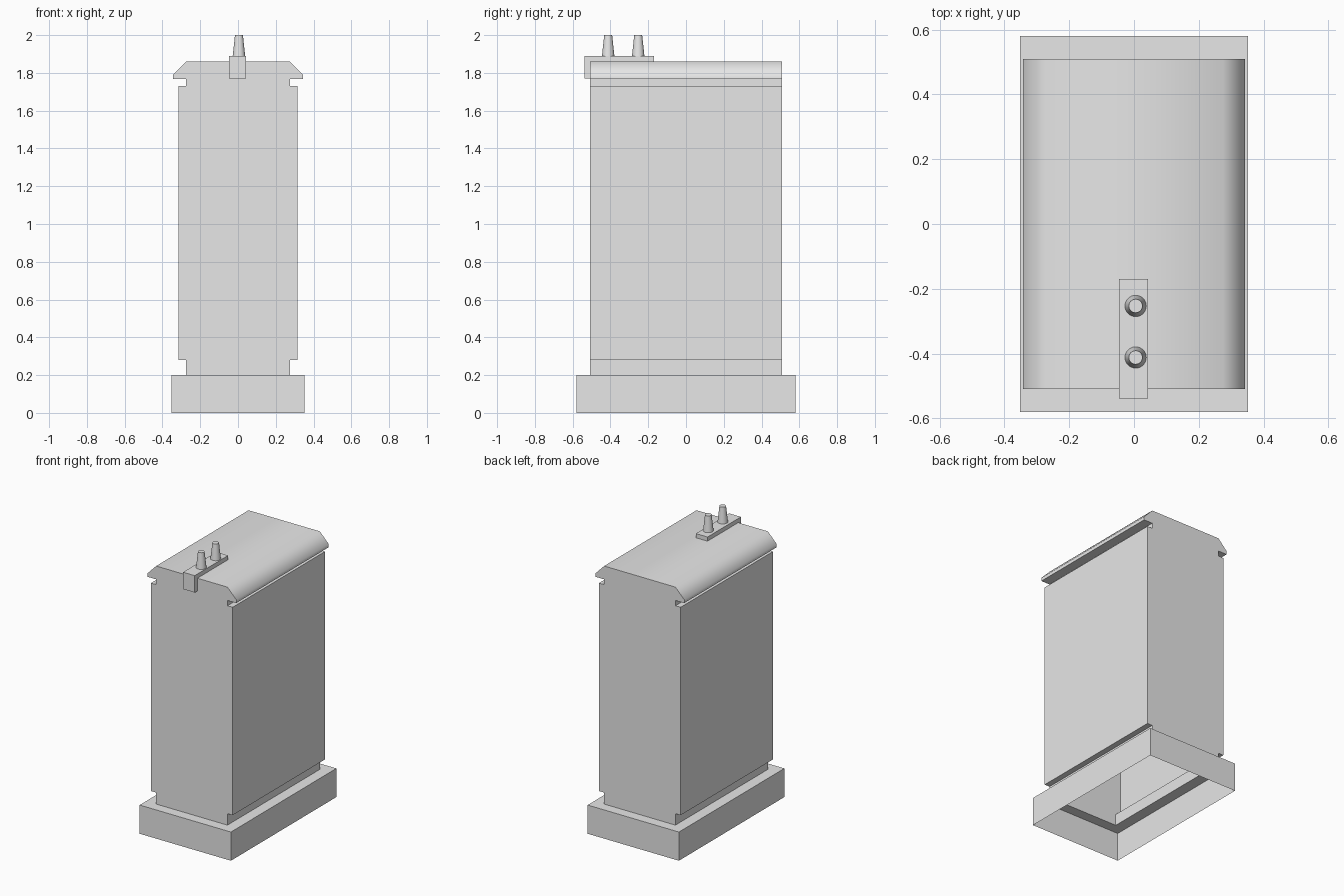
import bpy
import bmesh
import math

cube = bpy.data.objects.get("Cube")
if cube:
    bpy.data.objects.remove(cube, do_unlink=True)

grey = bpy.data.materials.new("plain grey")
grey.use_nodes = True
grey.diffuse_color = (0.8, 0.8, 0.8, 1)
grey.node_tree.nodes["Principled BSDF"].inputs["Base Color"].default_value = grey.diffuse_color


def finish(name, bm):
    """Turn a bmesh into a grey object with smooth shading below 50 degrees."""
    mesh = bpy.data.meshes.new(name)
    bm.to_mesh(mesh)
    bm.free()
    mesh.materials.append(grey)
    obj = bpy.data.objects.new(name, mesh)
    bpy.context.collection.objects.link(obj)
    bpy.ops.object.select_all(action="DESELECT")
    obj.select_set(True)
    bpy.context.view_layer.objects.active = obj
    bpy.ops.object.shade_smooth_by_angle(angle=math.radians(50))
    return obj


def rectangle(bm, x, y, z):
    """Counter-clockwise ring of four vertices."""
    return [bm.verts.new((sx * x, sy * y, z))
            for sx, sy in ((-1, -1), (1, -1), (1, 1), (-1, 1))]


BODY_Y = 0.509
NECK_X = 0.275
BASE_TOP = 0.2

# Plinth: open underneath, with an opening up into the hollow body
bm = bmesh.new()
rings = [rectangle(bm, 0.352, 0.581, 0),
         rectangle(bm, 0.352, 0.581, BASE_TOP),
         rectangle(bm, NECK_X, BODY_Y, BASE_TOP)]
for low, high in zip(rings, rings[1:]):
    for i in range(4):
        j = (i + 1) % 4
        bm.faces.new((low[i], low[j], high[j], high[i]))
finish("plinth", bm)

# Body: grooved half profile, mirrored and extruded front to back, no floor
half = [(NECK_X, BASE_TOP), (NECK_X, 0.28), (0.315, 0.28), (0.315, 1.73),
        (NECK_X, 1.73), (NECK_X, 1.767), (0.343, 1.767), (0.343, 1.79),
        (0.275, 1.86)]
profile = half + [(-x, z) for x, z in reversed(half)]
bm = bmesh.new()
front = [bm.verts.new((x, -BODY_Y, z)) for x, z in profile]
back = [bm.verts.new((x, BODY_Y, z)) for x, z in profile]
bm.faces.new(front)
bm.faces.new(back[::-1])
for i in range(len(profile) - 1):
    bm.faces.new((front[i], back[i], back[i + 1], front[i + 1]))
finish("body", bm)

# Terminal bar over the front edge of the roof
bm = bmesh.new()
bmesh.ops.create_cube(bm, size=1)
bmesh.ops.scale(bm, vec=(0.09, 0.368, 0.118), verts=bm.verts)
bmesh.ops.translate(bm, vec=(-0.002, -0.354, 1.83), verts=bm.verts)
finish("terminal_bar", bm)

# Two tapered terminal posts
for name, y in (("front_post", -0.412), ("rear_post", -0.253)):
    bm = bmesh.new()
    bmesh.ops.create_cone(bm, cap_ends=True, segments=32,
                          radius1=0.033, radius2=0.021, depth=0.111)
    bmesh.ops.translate(bm, vec=(0.005, y, 1.9445), verts=bm.verts)
    finish(name, bm)
